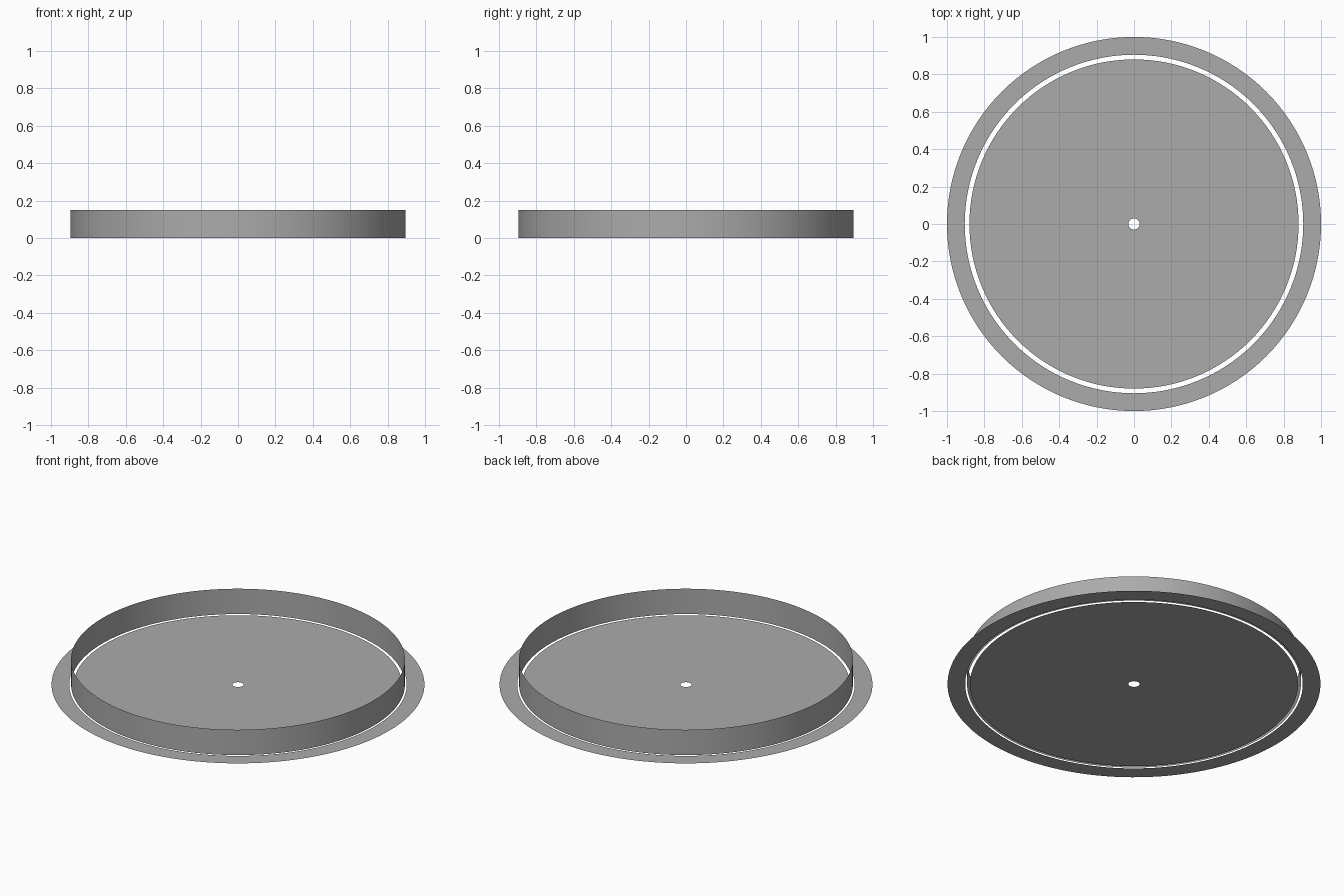
import bpy
import bmesh
from math import cos, sin, tau

SEGMENTS = 128

cube = bpy.data.objects.get("Cube")
if cube:
    bpy.data.objects.remove(cube, do_unlink=True)

grey = bpy.data.materials.new("mid grey")
grey.use_nodes = True
colour = (0.41, 0.41, 0.41, 1)
grey.diffuse_color = colour
grey.node_tree.nodes["Principled BSDF"].inputs["Base Color"].default_value = colour


def band(name, lower, upper):
    """Thin sheet swept round z between two (radius, height) points."""
    bm = bmesh.new()
    loops = []
    for radius, z in (lower, upper):
        loops.append([bm.verts.new((radius * cos(tau * i / SEGMENTS),
                                    radius * sin(tau * i / SEGMENTS), z))
                      for i in range(SEGMENTS)])
    a, b = loops
    for i in range(SEGMENTS):
        j = (i + 1) % SEGMENTS
        bm.faces.new((a[i], a[j], b[j], b[i])).smooth = True
    mesh = bpy.data.meshes.new(name)
    bm.to_mesh(mesh)
    bm.free()
    mesh.materials.append(grey)
    obj = bpy.data.objects.new(name, mesh)
    bpy.context.collection.objects.link(obj)
    return obj


# Flat centre plate with a small hole
band("centre_plate", (0.88, 0), (0.03, 0))
# Flat outer rim, separated from the plate by a narrow gap
band("outer_rim", (1.0, 0), (0.905, 0))
# Upright wall standing in the gap
band("upright_wall", (0.895, 0), (0.895, 0.15))
